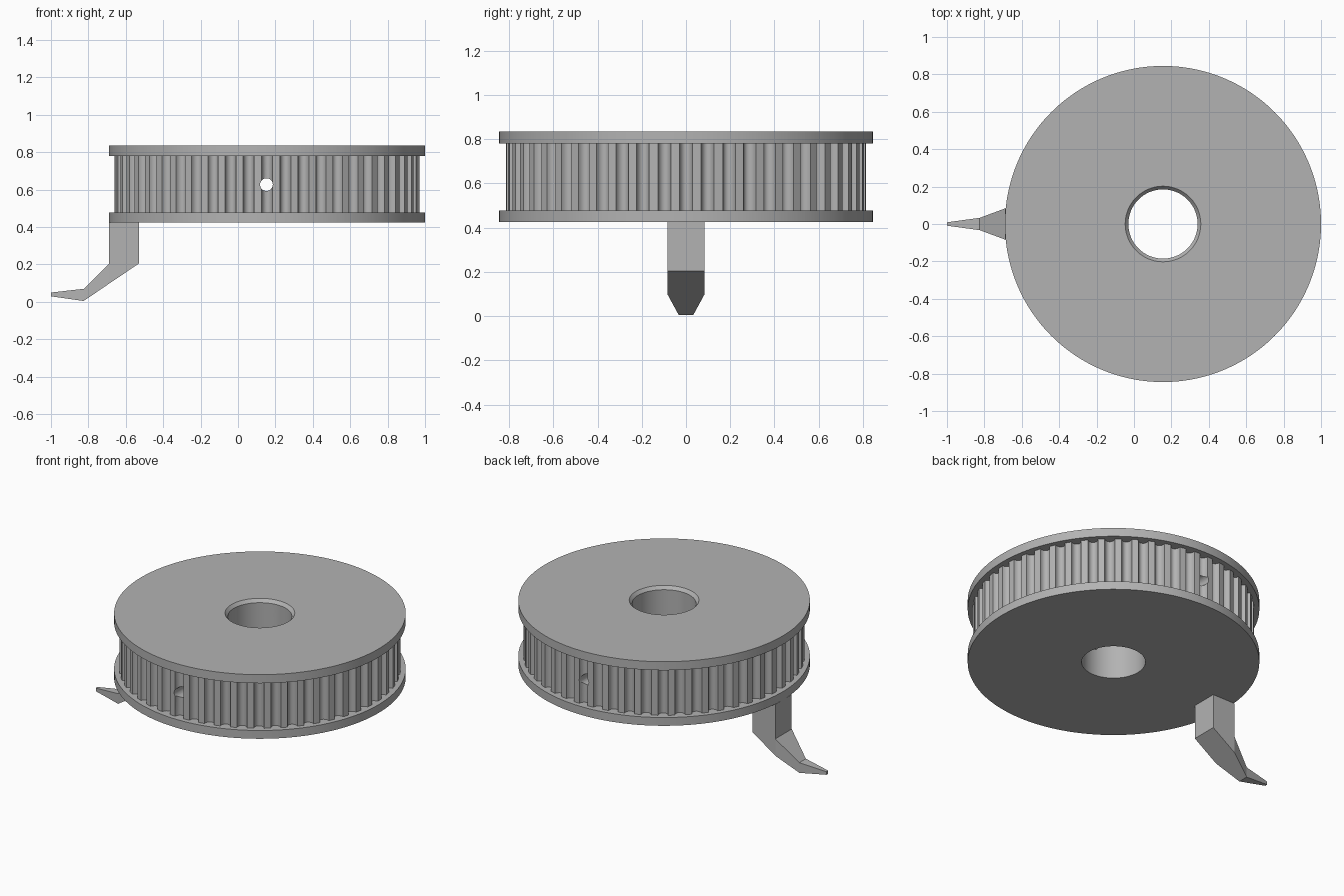
import bpy, bmesh, math

cube = bpy.data.objects.get("Cube")
if cube:
    bpy.data.objects.remove(cube, do_unlink=True)

CX = 0.155          # pulley axis
TEETH = 52
FLANGE_R, TOOTH_R, BORE_R = 0.845, 0.815, 0.185
GROOVE_HALF, GROOVE_DEPTH = 0.3, 0.035

grey = bpy.data.materials.new("plain grey")
grey.use_nodes = True
colour = (0.45, 0.45, 0.45, 1)
grey.diffuse_color = colour
grey.node_tree.nodes["Principled BSDF"].inputs["Base Color"].default_value = colour


def make_object(name, bm):
    bmesh.ops.recalc_face_normals(bm, faces=bm.faces[:])
    mesh = bpy.data.meshes.new(name)
    bm.to_mesh(mesh)
    bm.free()
    mesh.materials.append(grey)
    obj = bpy.data.objects.new(name, mesh)
    bpy.context.collection.objects.link(obj)
    return obj


# Angle samples and toothed radius: rounded grooves between flat lands
samples = []
for i in range(TEETH):
    samples.append((i - 0.5, TOOTH_R))
    for k in range(9):
        a = math.pi * k / 8
        t = -GROOVE_HALF * math.cos(a)
        samples.append((i + t, TOOTH_R - GROOVE_DEPTH * math.sin(a)))

# Toothed pulley: flanges, teeth and chamfered bore in one closed section
TOOTHED = None
section = [(BORE_R, 0.425), (FLANGE_R, 0.425), (FLANGE_R, 0.478),
           (TOOTHED, 0.478), (TOOTHED, 0.78), (FLANGE_R, 0.78),
           (FLANGE_R, 0.835), (0.202, 0.835), (BORE_R, 0.815)]
bm = bmesh.new()
rings = []
for radius, z in section:
    ring = []
    for step, tooth_r in samples:
        a = 2 * math.pi * step / TEETH
        r = tooth_r if radius is TOOTHED else radius
        ring.append(bm.verts.new((CX + r * math.cos(a), r * math.sin(a), z)))
    rings.append(ring)
n = len(samples)
for lower, upper in zip(rings, rings[1:] + rings[:1]):
    for i in range(n):
        j = (i + 1) % n
        bm.faces.new((lower[i], lower[j], upper[j], upper[i]))
pulley = make_object("toothed_pulley", bm)

# Set screw hole straight through front and back
bpy.ops.mesh.primitive_cylinder_add(vertices=32, radius=0.034, depth=2,
                                    location=(CX - 0.003, 0, 0.627),
                                    rotation=(math.pi / 2, 0, 0))
cutter = bpy.context.object
cutter.name = "screw_hole_cutter"
cut = pulley.modifiers.new("screw_hole", 'BOOLEAN')
cut.operation = 'DIFFERENCE'
cut.solver = 'EXACT'
cut.object = cutter
bpy.ops.object.select_all(action='DESELECT')
pulley.select_set(True)
bpy.context.view_layer.objects.active = pulley
bpy.ops.object.modifier_apply(modifier=cut.name)
bpy.data.objects.remove(cutter, do_unlink=True)
bpy.ops.object.shade_smooth_by_angle(angle=math.radians(30))

# Pointer arm: stations of (top x, top z, bottom x, bottom z, half width)
stations = [(-0.53, 0.425, -0.53, 0.205, 0.083),
            (-0.69, 0.425, -0.69, 0.097, 0.083),
            (-0.69, 0.205, -0.69, 0.097, 0.083),
            (-0.825, 0.07, -0.825, 0.005, 0.033),
            (-1.0, 0.05, -1.0, 0.03, 0.009)]
bm = bmesh.new()
loops = [[bm.verts.new(p) for p in ((tx, -w, tz), (tx, w, tz), (bx, w, bz), (bx, -w, bz))]
         for tx, tz, bx, bz, w in stations]
for a, b in zip(loops, loops[1:]):
    for i in range(4):
        j = (i + 1) % 4
        bm.faces.new((a[i], a[j], b[j], b[i]))
bm.faces.new(loops[0])
bm.faces.new(loops[-1][::-1])
bmesh.ops.remove_doubles(bm, verts=bm.verts[:], dist=0.0001)
make_object("pointer_arm", bm)
